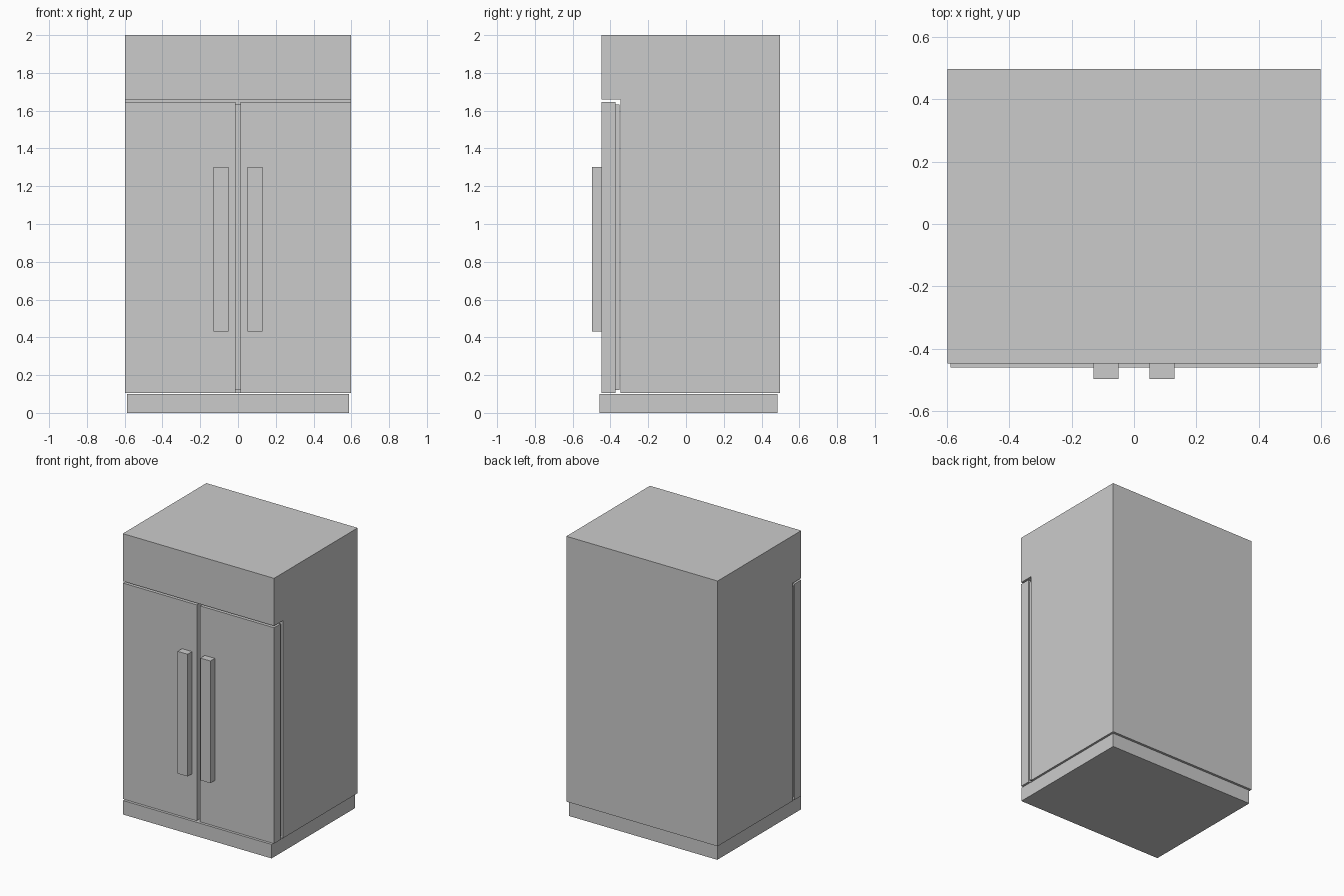
import bpy
import bmesh

if "Cube" in bpy.data.objects:
    bpy.data.objects.remove(bpy.data.objects["Cube"])


def prism(name, profile, x0, x1):
    """Extrude a (y, z) profile along x from x0 to x1."""
    bm = bmesh.new()
    face = bm.faces.new([bm.verts.new((x0, y, z)) for y, z in profile])
    ext = bmesh.ops.extrude_face_region(bm, geom=[face])
    verts = [v for v in ext["geom"] if isinstance(v, bmesh.types.BMVert)]
    bmesh.ops.translate(bm, verts=verts, vec=(x1 - x0, 0, 0))
    bmesh.ops.recalc_face_normals(bm, faces=bm.faces)
    mesh = bpy.data.meshes.new(name)
    bm.to_mesh(mesh)
    bm.free()
    obj = bpy.data.objects.new(name, mesh)
    bpy.context.collection.objects.link(obj)
    return obj


def box(name, x, y, z):
    return prism(name, [(y[0], z[0]), (y[1], z[0]), (y[1], z[1]), (y[0], z[1])], *x)


# Cabinet: L-shaped side profile with the top panel overhanging the doors
prism("cabinet", [(-0.348, 0.104), (0.497, 0.104), (0.497, 2.0),
                  (-0.447, 2.0), (-0.447, 1.66), (-0.348, 1.66)], -0.598, 0.598)

# Plinth
box("plinth", (-0.587, 0.587), (-0.459, 0.485), (0, 0.1))

# Recessed seal between cabinet and doors
box("door_seal", (-0.587, 0.587), (-0.373, -0.353), (0.12, 1.633))

# Doors and their handles, mirrored left and right
for side, s in (("left", -1), ("right", 1)):
    box(side + "_door", sorted((s * 0.013, s * 0.598)), (-0.447, -0.373), (0.104, 1.647))
    box(side + "_handle", sorted((s * 0.05, s * 0.13)), (-0.497, -0.447), (0.43, 1.303))
